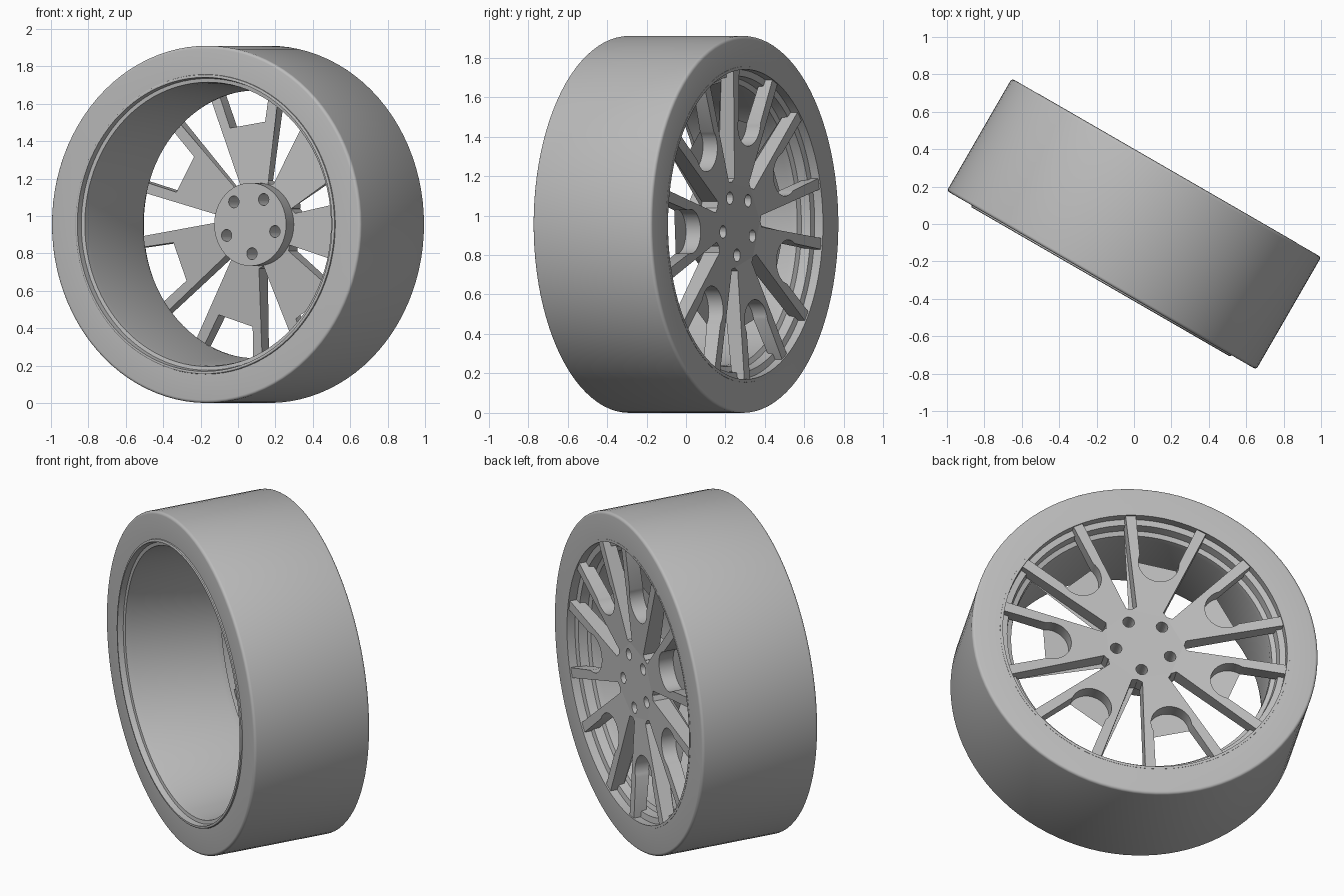
import bpy, bmesh, math
from mathutils import Matrix, Vector

if "Cube" in bpy.data.objects:
    bpy.data.objects.remove(bpy.data.objects["Cube"], do_unlink=True)

RADIUS, HALF = 0.955, 0.347
SEG, SPOKES, BOLTS = 96, 7, 5
TURN = math.radians(30)

# Wheel frame: local z is the axle, pointing to the spoked side
axle = Vector((math.sin(TURN), math.cos(TURN), 0))
across = Vector((-math.cos(TURN), math.sin(TURN), 0))
FRAME = Matrix((across, (0, 0, 1), axle)).transposed().to_4x4()
FRAME.translation = (0, 0, RADIUS)

grey = bpy.data.materials.new("plain_grey")
grey.use_nodes = True
grey.diffuse_color = (0.5, 0.5, 0.5, 1)
grey.node_tree.nodes["Principled BSDF"].inputs["Base Color"].default_value = (0.5, 0.5, 0.5, 1)


def finish(bm, name):
    bmesh.ops.recalc_face_normals(bm, faces=bm.faces)
    mesh = bpy.data.meshes.new(name)
    bm.to_mesh(mesh)
    bm.free()
    obj = bpy.data.objects.new(name, mesh)
    bpy.context.collection.objects.link(obj)
    mesh.materials.append(grey)
    obj.matrix_world = FRAME
    return obj


def smooth(obj):
    bpy.ops.object.select_all(action="DESELECT")
    obj.select_set(True)
    bpy.context.view_layer.objects.active = obj
    bpy.ops.object.shade_smooth_by_angle(angle=math.radians(30))


def lathe(name, profile):
    """Turn a closed (radius, depth) profile around the axle."""
    bm = bmesh.new()
    rings = []
    for i in range(SEG):
        a = math.tau * i / SEG
        rings.append([bm.verts.new((r * math.cos(a), r * math.sin(a), t)) for r, t in profile])
    n = len(profile)
    for i in range(SEG):
        p, q = rings[i], rings[(i + 1) % SEG]
        for j in range(n):
            k = (j + 1) % n
            bm.faces.new((p[j], p[k], q[k], q[j]))
    obj = finish(bm, name)
    smooth(obj)
    return obj


def cylinder(bm, radius, low, high, segments, x=0, y=0):
    bmesh.ops.create_cone(bm, cap_ends=True, segments=segments, radius1=radius, radius2=radius,
                          depth=high - low, matrix=Matrix.Translation((x, y, (low + high) / 2)))


# Tyre with small rounded shoulders
ROUND = 0.016
shoulder = [(RADIUS - ROUND + ROUND * math.sin(a), HALF - ROUND + ROUND * math.cos(a))
            for a in [math.pi / 2 * i / 4 for i in range(5)]]
lathe("tyre", [(0.79, HALF)] + shoulder + [(r, -t) for r, t in reversed(shoulder)] + [(0.79, -HALF)])

# Rim: raised lip, stepped seat, tapering barrel, flange behind the spokes
lathe("rim", [(0.805, -0.33), (0.8, -0.354), (0.795, -0.357), (0.786, -0.357), (0.78, -0.325),
              (0.76, -0.322), (0.754, -0.285), (0.716, 0.2), (0.72, 0.235), (0.745, 0.245),
              (0.752, 0.295), (0.785, 0.3), (0.785, 0.348), (0.8, 0.348), (0.805, 0.33)])

# Forked spokes: rounded notch between the arms, V gap between the forks
half_pitch = math.pi / SPOKES
ray = Vector((math.cos(half_pitch), math.sin(half_pitch)))
side = Vector((-ray.y, ray.x))
half = [Vector((0.18, 0)), ray * 0.2, ray * 0.225 - side * 0.001,
        ray * 0.235 - side * 0.03, ray * 0.782 - side * 0.125, Vector((0.768, 0.17))]
NOTCH_X, NOTCH_R, ARC = 0.515, 0.112, 12
for i in range(ARC + 1):
    a = math.radians(78) + (math.pi - math.radians(78)) * i / ARC
    half.append(Vector((NOTCH_X + NOTCH_R * math.cos(a), NOTCH_R * math.sin(a))))
outline = half + [Vector((p.x, -p.y)) for p in reversed(half[1:-1])]

bm = bmesh.new()
for s in range(SPOKES):
    spin = Matrix.Rotation(math.radians(184) + math.tau * s / SPOKES, 3, "Z")
    back, front = [], []
    for p in outline:
        outward = (p.x - 0.2) / 0.58
        t = 0.305 + 0.036 * outward
        back.append(bm.verts.new(spin @ Vector((p.x, p.y, t))))
        front.append(bm.verts.new(spin @ Vector((p.x, p.y, t - 0.095 + 0.025 * outward))))
    caps = [bm.faces.new(back), bm.faces.new(front[::-1])]
    for i in range(len(outline)):
        k = (i + 1) % len(outline)
        bm.faces.new((back[i], front[i], front[k], back[k]))
    bmesh.ops.triangulate(bm, faces=caps)
smooth(finish(bm, "spokes"))

# Hub disc with bolt holes bored through it
bm = bmesh.new()
cylinder(bm, 0.222, 0.13, 0.305, 64)
hub = finish(bm, "hub")

bm = bmesh.new()
for b in range(BOLTS):
    a = math.radians(-94) + math.tau * b / BOLTS
    cylinder(bm, 0.032, 0.05, 0.4, 24, 0.157 * math.cos(a), 0.157 * math.sin(a))
cutter = finish(bm, "bolt_hole_cutter")
cutter.hide_render = True
cutter.hide_set(True)

for name in ("hub", "spokes"):
    cut = bpy.data.objects[name].modifiers.new("bolt_holes", "BOOLEAN")
    cut.operation = "DIFFERENCE"
    cut.solver = "EXACT"
    cut.object = cutter
smooth(hub)
